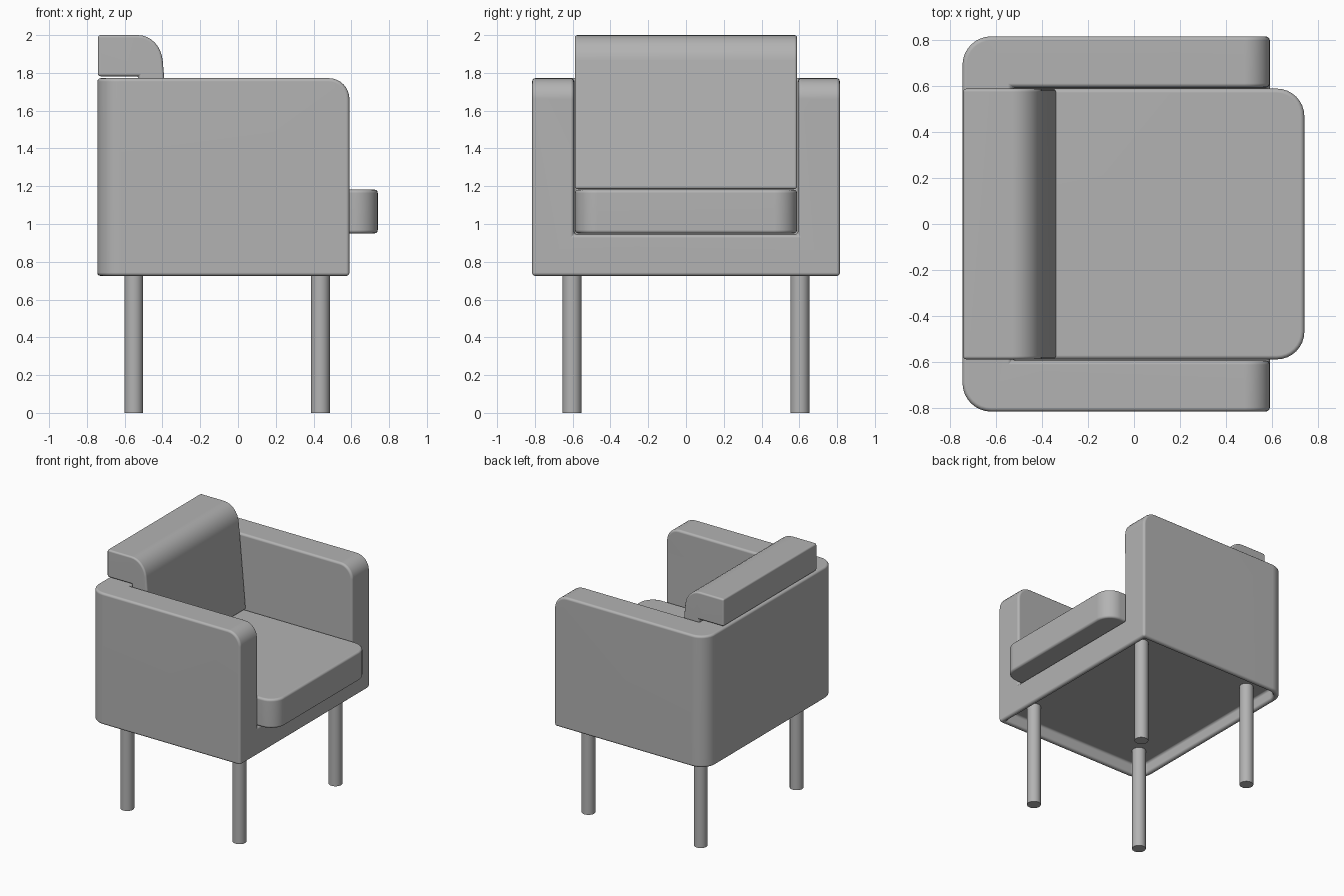
import bpy, bmesh, math
from mathutils import Vector

if "Cube" in bpy.data.objects:
    bpy.data.objects.remove(bpy.data.objects["Cube"])


def material(name, value):
    mat = bpy.data.materials.new(name)
    mat.use_nodes = True
    colour = (value, value, value, 1)
    mat.diffuse_color = colour
    mat.node_tree.nodes["Principled BSDF"].inputs["Base Color"].default_value = colour
    return mat


GREY = material("soft_grey", 0.45)


def add_object(name, bm):
    bmesh.ops.recalc_face_normals(bm, faces=bm.faces)
    mesh = bpy.data.meshes.new(name)
    bm.to_mesh(mesh)
    bm.free()
    obj = bpy.data.objects.new(name, mesh)
    bpy.context.collection.objects.link(obj)
    mesh.materials.append(GREY)
    return obj


def box(name, lo, hi, rounds=()):
    """Box between two corners; rounds lists (edge test, radius)."""
    bm = bmesh.new()
    bmesh.ops.create_cube(bm, size=1)
    lo, hi = Vector(lo), Vector(hi)
    for v in bm.verts:
        v.co = (lo + hi) / 2 + v.co * (hi - lo)
    for test, radius in rounds:
        edges = [e for e in bm.edges if all(test(v.co) for v in e.verts)
                 and abs(e.calc_length()) > radius]
        bmesh.ops.bevel(bm, geom=edges, offset=radius, segments=8,
                        profile=0.5, affect="EDGES")
    return add_object(name, bm)


def select(obj):
    bpy.ops.object.select_all(action="DESELECT")
    obj.select_set(True)
    bpy.context.view_layer.objects.active = obj


def cut(obj, cutter):
    mod = obj.modifiers.new("cut", "BOOLEAN")
    mod.operation, mod.solver, mod.object = "DIFFERENCE", "EXACT", cutter
    select(obj)
    bpy.ops.object.modifier_apply(modifier=mod.name)
    bpy.data.objects.remove(cutter)


def soften(obj, width):
    """Small rounded edges with flat-looking faces."""
    select(obj)
    if width:
        mod = obj.modifiers.new("soft_edges", "BEVEL")
        mod.width, mod.segments = width, 3
        mod.limit_method, mod.angle_limit = "ANGLE", math.radians(40)
        bpy.ops.object.modifier_apply(modifier=mod.name)
    bpy.ops.object.shade_smooth_by_angle(angle=math.radians(40))
    obj.modifiers.new("clean_shading", "WEIGHTED_NORMAL").keep_sharp = True


BACK, FRONT, SIDE = -0.745, 0.59, 0.815
BOTTOM, TOP = 0.725, 1.772
INNER_BACK, INNER_SIDE, SEAT_Z = -0.53, 0.593, 0.945

# Frame: arms, back panel and base in one shell
frame = box("frame", (BACK, -SIDE, BOTTOM), (FRONT, SIDE, TOP))
bm = bmesh.new()
bm.from_mesh(frame.data)


def round_edges(bm, points, radius):
    edges = [e for e in bm.edges if all(points(v.co) for v in e.verts)]
    bmesh.ops.bevel(bm, geom=edges, offset=radius, segments=8,
                    profile=0.5, affect="EDGES")


round_edges(bm, lambda c: c.x > FRONT - 0.01 and c.z > TOP - 0.01, 0.11)
for sign in (-1, 1):
    round_edges(bm, lambda c: c.x < BACK + 0.01 and c.y * sign > SIDE - 0.01, 0.125)
bm.to_mesh(frame.data)
bm.free()

# Seat opening and the recess under the base
cut(frame, box("opening", (INNER_BACK, -INNER_SIDE, SEAT_Z), (1, INNER_SIDE, 3)))
cut(frame, box("recess", (BACK + 0.04, -SIDE + 0.04, 0.5),
               (FRONT - 0.04, SIDE - 0.04, BOTTOM + 0.09),
               [(lambda c: c.x < 0 and c.y > 0, 0.09),
                (lambda c: c.x < 0 and c.y < 0, 0.09)]))
soften(frame, 0.018)

# Seat cushion with rounded front corners
seat = box("seat_cushion", (-0.5, -0.588, 0.95), (0.74, 0.588, 1.182),
           [(lambda c: c.x > 0.7 and c.y > 0, 0.12),
            (lambda c: c.x > 0.7 and c.y < 0, 0.12)])
soften(seat, 0.018)

# Back cushion: side profile that folds over the back panel
profile = [(-0.742, 1.782), (-0.742, 2.0)]
for i in range(9):
    a = math.radians(90 - i * 10.5)
    profile.append((-0.53 + 0.132 * math.cos(a), 1.85 + 0.15 * math.sin(a)))
profile += [(-0.338, 1.185), (-0.525, 1.185), (-0.525, 1.782)]
bm = bmesh.new()
face = bm.faces.new([bm.verts.new((x, -0.588, z)) for x, z in profile])
side = bmesh.ops.extrude_face_region(bm, geom=[face])
bmesh.ops.translate(bm, vec=(0, 1.176, 0),
                    verts=[g for g in side["geom"] if isinstance(g, bmesh.types.BMVert)])
soften(add_object("back_cushion", bm), 0.014)

# Four round legs reaching into the recess
for x, end in ((-0.552, "back"), (0.436, "front")):
    for y, hand in ((-0.603, "right"), (0.603, "left")):
        bm = bmesh.new()
        bmesh.ops.create_cone(bm, cap_ends=True, segments=32, radius1=0.05,
                              radius2=0.05, depth=0.83)
        bmesh.ops.translate(bm, verts=bm.verts, vec=(x, y, 0.415))
        soften(add_object(f"{end}_{hand}_leg", bm), 0)
